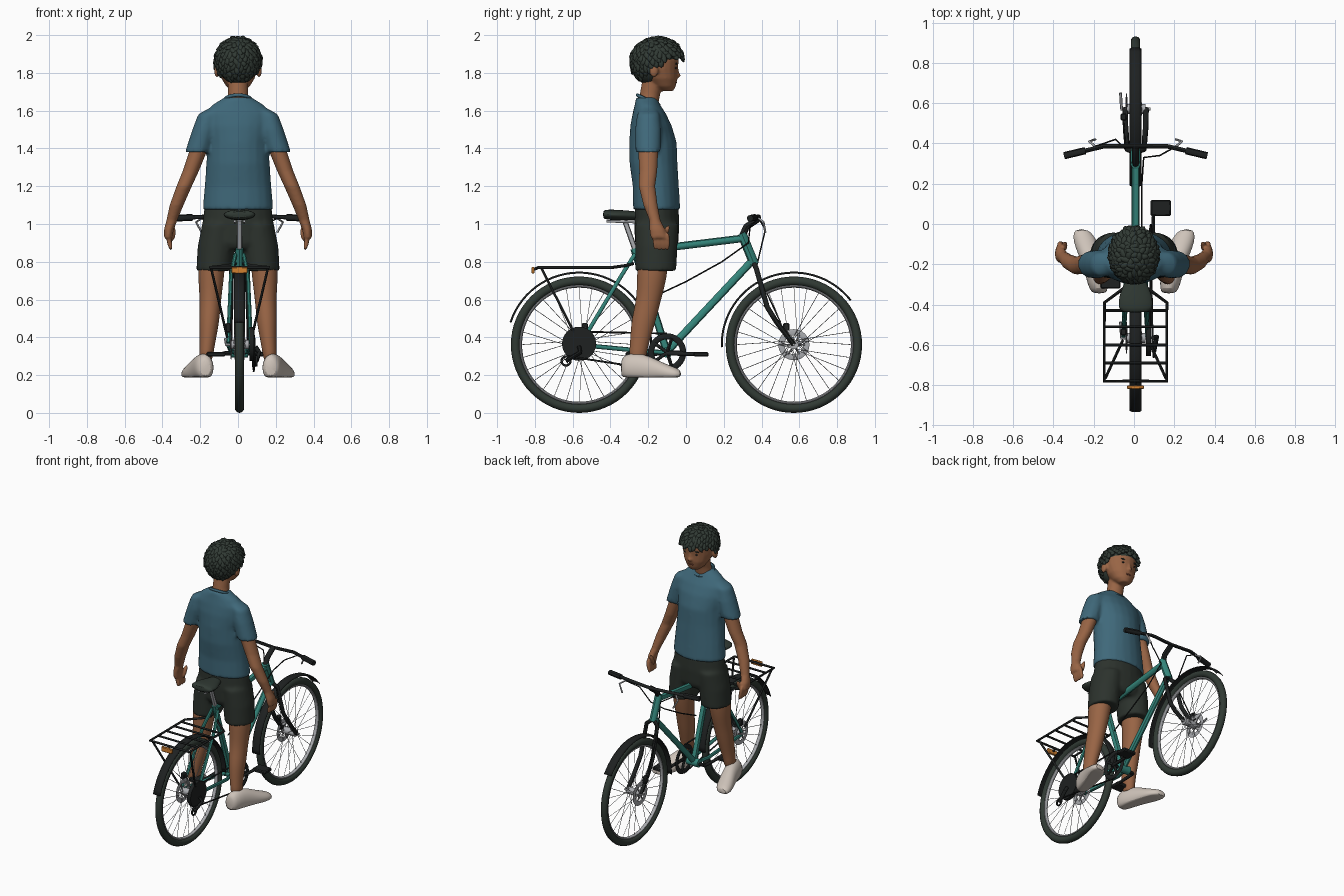
import bpy, bmesh, math, random
from mathutils import Vector, Matrix

random.seed(4)
if "Cube" in bpy.data.objects:
    bpy.data.objects.remove(bpy.data.objects["Cube"])
BX = 0.008  # bicycle centre line
WHEEL_Z, REAR_Y, FRONT_Y = 0.361, -0.566, 0.571


def material(name, *rgb):
    m = bpy.data.materials.new(name)
    m.use_nodes = True
    m.diffuse_color = (*rgb, 1)
    m.node_tree.nodes["Principled BSDF"].inputs["Base Color"].default_value = (*rgb, 1)
    return m


SKIN = material("warm_skin", .32, .13, .06)
LIP = material("lip_brown", .2, .06, .035)
SHIRT = material("blue_shirt", .05, .14, .195)
SHORTS = material("dark_cloth", .025, .032, .026)
OLIVE = material("dark_olive", .03, .042, .034)
SHOE = material("off_white", .62, .55, .49)
TEAL = material("teal_paint", .035, .24, .2)
BLACK = material("black_parts", .013, .015, .015)
METAL = material("grey_metal", .4, .41, .43)
ORANGE = material("orange_reflector", .65, .22, .03)


def finish(name, bm, mat, voxel=0, subsurf=0, bevel=0):
    bmesh.ops.recalc_face_normals(bm, faces=bm.faces)
    me = bpy.data.meshes.new(name)
    bm.to_mesh(me)
    bm.free()
    me.materials.append(mat)
    me.shade_smooth()
    me.set_sharp_from_angle(angle=math.radians(45))
    ob = bpy.data.objects.new(name, me)
    bpy.context.collection.objects.link(ob)
    if voxel:
        mod = ob.modifiers.new("blend", 'REMESH')
        mod.mode, mod.voxel_size, mod.use_smooth_shade = 'VOXEL', voxel, True
        mod = ob.modifiers.new("soften", 'SMOOTH')
        mod.iterations = 4
    if subsurf:
        ob.modifiers.new("round", 'SUBSURF').levels = subsurf
    if bevel:
        ob.modifiers.new("bevel", 'BEVEL').width = bevel
    return ob


def loft(bm, rings, s=1, along_y=False, n=20):
    """Skin elliptical rings (x, y, z, half width, half depth or height)."""
    loops = []
    for x, y, z, a, b in rings:
        loop = []
        for i in range(n):
            u, v = a * math.cos(math.tau * i / n), b * math.sin(math.tau * i / n)
            loop.append(bm.verts.new((s * (x + u), y, z + v) if along_y else (s * (x + u), y + v, z)))
        loops.append(loop)
    for p, q in zip(loops, loops[1:]):
        for i in range(n):
            bm.faces.new((p[i], p[(i + 1) % n], q[(i + 1) % n], q[i]))
    bm.faces.new(loops[0])
    bm.faces.new(loops[-1])


def ball(bm, loc, size, rot=None, seg=16):
    m = Matrix.Translation(loc) @ (rot or Matrix()) @ Matrix.Diagonal((*size, 1))
    bmesh.ops.create_uvsphere(bm, u_segments=seg, v_segments=seg // 2 + 2, radius=1, matrix=m)


def box(name, loc, size, mat, bevel=.006):
    bm = bmesh.new()
    bmesh.ops.create_cube(bm, matrix=Matrix.Translation((loc[0] + BX, *loc[1:])) @ Matrix.Diagonal((*size, 1)))
    return finish(name, bm, mat, bevel=bevel)


def disc(name, x, y, z, r, depth, mat):
    bm = bmesh.new()
    m = Matrix.Translation((x + BX, y, z)) @ Matrix.Rotation(math.pi / 2, 4, 'Y')
    bmesh.ops.create_cone(bm, cap_ends=True, segments=40, radius1=r, radius2=r, depth=depth, matrix=m)
    return finish(name, bm, mat)


def ring(name, x, y, z, major, minor, mat, width=1):
    """Torus around the x axis; width flattens or widens its section."""
    bm = bmesh.new()
    n, k = 64, 10
    grid = []
    for i in range(n):
        a = math.tau * i / n
        row = []
        for j in range(k):
            b = math.tau * j / k
            r = major + minor * math.cos(b)
            row.append(bm.verts.new((x + BX + minor * width * math.sin(b), y + r * math.cos(a), z + r * math.sin(a))))
        grid.append(row)
    for i in range(n):
        p, q = grid[i], grid[(i + 1) % n]
        for j in range(k):
            bm.faces.new((p[j], p[(j + 1) % k], q[(j + 1) % k], q[j]))
    return finish(name, bm, mat)


def tube(name, paths, r, mat, dx=BX, res=2):
    cu = bpy.data.curves.new(name, 'CURVE')
    cu.dimensions, cu.bevel_depth, cu.bevel_resolution, cu.use_fill_caps = '3D', r, res, True
    for path in paths:
        sp = cu.splines.new('POLY')
        sp.points.add(len(path) - 1)
        for p, (x, y, z) in zip(sp.points, path):
            p.co = (x + dx, y, z, 1)
    tmp = bpy.data.objects.new(name + "_path", cu)
    bpy.context.collection.objects.link(tmp)
    bpy.context.view_layer.update()
    me = bpy.data.meshes.new_from_object(tmp.evaluated_get(bpy.context.evaluated_depsgraph_get()))
    bpy.data.objects.remove(tmp)
    bm = bmesh.new()
    bm.from_mesh(me)
    bpy.data.meshes.remove(me)
    return finish(name, bm, mat)


def both(path):
    return [[(s * x, y, z) for x, y, z in path] for s in (1, -1)]


def fender(name, y, start, end):
    bm = bmesh.new()
    rows = []
    for i in range(33):
        a = math.radians(start + (end - start) * i / 32)
        rows.append([bm.verts.new((BX + x, y + r * math.cos(a), WHEEL_Z + r * math.sin(a)))
                     for x, r in ((-.03, .38), (-.016, .387), (.016, .387), (.03, .38))])
    for p, q in zip(rows, rows[1:]):
        for j in range(3):
            bm.faces.new((p[j], p[j + 1], q[j + 1], q[j]))
    finish(name, bm, BLACK).modifiers.new("sheet", 'SOLIDIFY').thickness = .004


# Wheels
for label, cy in (("rear", REAR_Y), ("front", FRONT_Y)):
    ring(label + "_tire", 0, cy, WHEEL_Z, .337, .024, OLIVE)
    ring(label + "_rim", 0, cy, WHEEL_Z, .31, .008, METAL, 1.6)
    spokes = []
    for i in range(28):
        a, side = math.tau * i / 28, (-1) ** i * .03
        b = a + (-1) ** (i // 2) * .9
        spokes.append([(side, cy + .026 * math.cos(b), WHEEL_Z + .026 * math.sin(b)),
                       (0, cy + .308 * math.cos(a), WHEEL_Z + .308 * math.sin(a))])
    tube(label + "_spokes", spokes, .0016, METAL, res=0)
    disc(label + "_hub", 0, cy, WHEEL_Z, .024, .1, METAL)
    ring(label + "_brake_disc", -.045, cy, WHEEL_Z, .066, .016, METAL, .12)
    tube(label + "_disc_arms", [[(-.045, cy, WHEEL_Z), (-.045, cy + .06 * math.cos(a), WHEEL_Z + .06 * math.sin(a))]
                                for a in (math.tau * i / 6 for i in range(6))], .004, METAL)
    box(label + "_caliper", (-.06, cy + (.03 if cy < 0 else -.04), .45), (.03, .035, .05), BLACK)
    tube(label + "_axle_lever", [[(-.075, cy, WHEEL_Z), (.075, cy, WHEEL_Z)],
                                 [(-.07, cy, WHEEL_Z), (-.075, cy + .08, .39)]], .007, METAL)
fender("rear_fender", REAR_Y, 0, 162)
fender("front_fender", FRONT_Y, 38, 182)

# Frame
tube("main_frame", [[(0, -.1, .32), (0, -.275, .87)], [(0, -.1, .325), (0, .35, .805)],
                    [(0, -.265, .855), (0, .31, .925)]], .02, TEAL)
tube("head_tube", [[(0, .295, .95), (0, .362, .785)]], .025, TEAL)
tube("seat_stays", both([(.022, -.27, .84), (.045, -.34, .73), (.06, -.555, .37)]), .011, TEAL)
tube("chain_stays", both([(.02, -.1, .32), (.045, -.2, .325), (.06, -.56, .36)]), .012, TEAL)
disc("bottom_bracket", 0, -.1, .32, .028, .09, TEAL)
tube("fork", both([(.01, .36, .79), (.042, .372, .765), (.046, .43, .56), (.05, .48, .48), (.052, FRONT_Y, WHEEL_Z)]), .014, BLACK)

# Saddle
tube("seat_post", [[(0, -.265, .85), (0, -.325, 1.02)]], .014, METAL)
tube("seat_rails", both([(.025, -.42, 1.015), (.025, -.25, 1.01)]), .007, METAL)
bm = bmesh.new()
loft(bm, [(BX, -.44, 1.05, .06, .018), (BX, -.425, 1.05, .088, .028), (BX, -.35, 1.047, .085, .028),
          (BX, -.28, 1.045, .045, .024), (BX, -.19, 1.04, .022, .018)], along_y=True)
finish("seat", bm, OLIVE, subsurf=1)

# Steering
tube("stem", [[(0, .3, .94), (0, .32, .985), (0, .385, 1.03)]], .018, BLACK)
tube("handlebar", [[(-.35, .34, 1.03), (-.16, .385, 1.04), (0, .387, 1.03), (.16, .385, 1.04), (.35, .34, 1.03)]], .011, BLACK)
tube("grips", both([(.25, .364, 1.035), (.355, .339, 1.03)]), .018, BLACK)
tube("brake_levers", both([(.2, .385, 1.03), (.23, .41, 1.01), (.2, .42, .955)]), .006, METAL)
tube("cables", [[(.2, .385, 1.03), (.12, .34, .99), (.04, .33, .9), (.03, .19, .8), (.03, .0, .695), (.025, -.16, .62)],
                [(-.2, .385, 1.03), (-.1, .42, .97), (-.05, .37, .76), (-.06, .5, .48)]], .004, BLACK)

# Luggage rack
tube("rack_rails", both([(0, -.78, .77), (.155, -.78, .77), (.155, -.39, .77), (.06, -.32, .78), (.02, -.28, .79)]), .008, BLACK)
tube("rack_bars", [[(-.155, y, .77), (.155, y, .77)] for y in (-.43, -.51, -.6, -.69)], .007, BLACK)
tube("rack_legs", both([(.15, -.765, .765), (.065, -.58, .4)]), .007, BLACK)
box("rear_reflector", (0, -.81, .755), (.085, .018, .034), ORANGE, .004)
tube("reflector_bracket", [[(0, -.78, .77), (0, -.805, .76)]], .008, BLACK)

# Drivetrain
disc("cassette", .065, REAR_Y, WHEEL_Z + .005, .09, .025, BLACK)
ring("chainring", .075, -.1, .32, .085, .016, BLACK, .4)
tube("chainring_arms", [[(.075, -.1, .32), (.075, -.1 + .08 * math.cos(a), .32 + .08 * math.sin(a))]
                        for a in (math.tau * i / 5 for i in range(5))], .009, BLACK)
tube("chain", [[(.075, -.1, .42), (.07, REAR_Y, .43)], [(.075, -.1, .22), (.085, -.63, .3)]], .005, BLACK)
ring("derailleur_wheel", .09, -.635, .275, .024, .006, BLACK)
tube("derailleur_arm", [[(.085, -.566, .35), (.105, -.56, .32), (.09, -.635, .275)]], .012, BLACK)
tube("crank_axle", [[(-.08, -.1, .315), (.09, -.1, .315)]], .012, BLACK)
for label, s in (("left", 1), ("right", -1)):
    tube(label + "_crank", [[(s * .085, -.1, .315), (s * .09, -.1 + s * .18, .31), (s * .15, -.1 + s * .18, .31)]], .011, BLACK)
    box(label + "_pedal", (s * .125, -.1 + s * .18, .31), (.1, .08, .024), BLACK)

# Clothes
bm = bmesh.new()
loft(bm, [(0, -.155, 1.075, .188, .125), (0, -.16, 1.2, .177, .122), (0, -.172, 1.32, .168, .127), (0, -.175, 1.43, .163, .126),
          (0, -.185, 1.52, .18, .11), (0, -.195, 1.585, .18, .088), (0, -.205, 1.635, .13, .066), (0, -.21, 1.67, .072, .054)])
for s in (1, -1):
    loft(bm, [(.11, -.2, 1.61, .05, .045), (.16, -.2, 1.58, .052, .06), (.178, -.2, 1.5, .064, .07), (.214, -.2, 1.38, .067, .068)], s)
finish("shirt", bm, SHIRT, voxel=.012)
bm = bmesh.new()
loft(bm, [(0, -.155, 1.1, .176, .115), (0, -.155, 1.0, .19, .12), (0, -.155, .9, .19, .115), (0, -.155, .865, .14, .1)])
for s in (1, -1):
    loft(bm, [(.1, -.155, 1.0, .09, .115), (.115, -.157, .88, .099, .112), (.127, -.16, .752, .094, .109)], s)
finish("shorts", bm, SHORTS, voxel=.012)
tilt = math.radians(25)
collar = [(.07 * math.cos(a), -.2 + .057 * math.sin(a), 1.656 - .057 * math.sin(a) * math.tan(tilt))
          for a in (math.tau * i / 32 for i in range(33))]
tube("collar", [collar], .009, SHIRT, dx=0)

# Limbs and shoes
for label, s in (("left", 1), ("right", -1)):
    bm = bmesh.new()
    loft(bm, [(.18, -.2, 1.48, .045, .05), (.213, -.2, 1.38, .047, .053), (.25, -.2, 1.28, .043, .048), (.285, -.207, 1.2, .041, .044),
              (.325, -.188, 1.1, .037, .038), (.35, -.165, 1.02, .029, .03), (.366, -.152, .97, .026, .042), (.37, -.143, .925, .022, .044)], s)
    for i in range(4):
        y = -.173 + .022 * i
        ball(bm, (s * .364, y + .01, .908), (.014, .013, .05), Matrix.Rotation(s * .2, 4, 'Y'), 10)
    ball(bm, (s * .343, -.108, .955), (.014, .015, .045), Matrix.Rotation(-.45, 4, 'X'), 10)
    finish(label + "_arm", bm, SKIN, voxel=.007)
    bm = bmesh.new()
    loft(bm, [(.125, -.165, .92, .07, .085), (.142, -.177, .76, .073, .083), (.144, -.187, .66, .063, .073), (.147, -.202, .58, .056, .065),
              (.152, -.222, .5, .055, .066), (.157, -.237, .42, .047, .057), (.165, -.252, .34, .038, .047), (.172, -.258, .26, .037, .046)], s)
    finish(label + "_leg", bm, SKIN, subsurf=1)
    bm = bmesh.new()
    loft(bm, [(.172, -.345, .235, .03, .045), (.175, -.325, .24, .048, .07), (.185, -.26, .24, .055, .08), (.205, -.19, .23, .055, .07),
              (.23, -.12, .215, .061, .05), (.25, -.06, .205, .056, .037), (.262, -.025, .205, .03, .02)], s, True)
    for v in bm.verts:
        v.co.z = max(v.co.z, .188)
    finish(label + "_shoe", bm, SHOE, subsurf=1)

# Head and face
bm = bmesh.new()
loft(bm, [(0, -.1, 1.703, .032, .032), (0, -.115, 1.728, .062, .06), (0, -.13, 1.77, .088, .085), (0, -.145, 1.82, .104, .101),
          (0, -.15, 1.87, .11, .113), (0, -.155, 1.92, .1, .11), (0, -.155, 1.965, .06, .07)])
loft(bm, [(0, -.205, 1.62, .062, .056), (0, -.19, 1.69, .054, .054), (0, -.165, 1.8, .055, .06)])
ball(bm, (0, -.046, 1.787), (.017, .019, .013))
ball(bm, (0, -.05, 1.808), (.01, .014, .024))
for s in (1, -1):
    ball(bm, (s * .112, -.17, 1.81), (.014, .024, .034))
finish("head", bm, SKIN, voxel=.007)
for label, mat, size, x, y, z in (("eyes", BLACK, (.015, .005, .006), .04, -.055, 1.826),
                                  ("eyebrows", OLIVE, (.024, .006, .005), .042, -.052, 1.849),
                                  ("mouth", LIP, (.017, .007, .006), .007, -.055, 1.75)):
    bm = bmesh.new()
    for s in (1, -1):
        ball(bm, (s * x, y, z), size)
    finish(label, bm, mat)

# Hair of overlapping wavy locks
bm = bmesh.new()
ball(bm, (0, -.158, 1.895), (.117, .122, .09), seg=24)
ball(bm, (0, -.195, 1.83), (.1, .088, .09), seg=24)
count = 330
for i in range(count):
    h = 1 - 2 * (i + .5) / count
    a = i * math.pi * (3 - math.sqrt(5))
    d = Vector((math.sqrt(1 - h * h) * math.cos(a), math.sqrt(1 - h * h) * math.sin(a), h))
    if h < min(-.2 + .8 * d.y, .2):
        continue
    centre = Vector((d.x * .115, -.152 + d.y * .135, 1.86 + h * .122))
    flow = Vector((random.uniform(-.6, .6), random.uniform(-.2, .8), -1))
    t = (flow - flow.dot(d) * d).normalized()
    t = (t + d * random.uniform(.1, .45)).normalized()
    side = d.cross(t).normalized()
    rot = Matrix((t, side, t.cross(side))).transposed().to_4x4()
    ball(bm, centre, (random.uniform(.026, .038), .017, .012), rot, 8)
finish("hair", bm, OLIVE)
